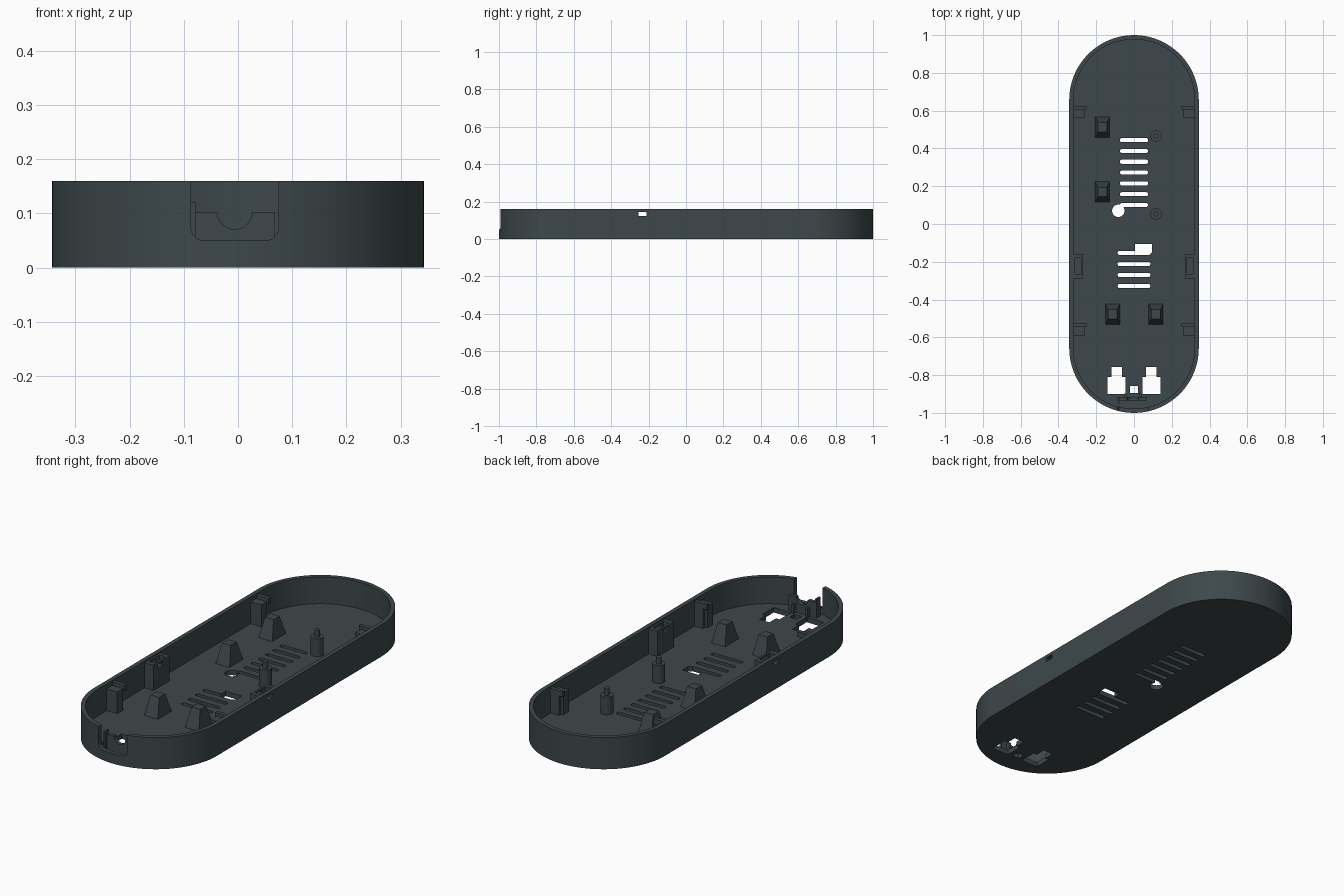
import bpy, bmesh, math

if "Cube" in bpy.data.objects:
    bpy.data.objects.remove(bpy.data.objects["Cube"])

R, H, WALL, FLOOR = 0.343, 0.16, 0.022, 0.025
mat = bpy.data.materials.new("dark slate plastic")
mat.diffuse_color = (0.047, 0.064, 0.070, 1)
mat.use_nodes = True
mat.node_tree.nodes["Principled BSDF"].inputs["Base Color"].default_value = mat.diffuse_color


def prism(name, pts, lo, hi, axis="z"):
    """Extrude a 2D outline along z, or along y when the outline is in x and z."""
    bm = bmesh.new()
    if axis == "z":
        a = [bm.verts.new((u, v, lo)) for u, v in pts]
        b = [bm.verts.new((u, v, hi)) for u, v in pts]
    else:
        a = [bm.verts.new((u, lo, v)) for u, v in pts]
        b = [bm.verts.new((u, hi, v)) for u, v in pts]
    bm.faces.new(a)
    bm.faces.new(b)
    n = len(pts)
    for i in range(n):
        j = (i + 1) % n
        bm.faces.new((a[i], a[j], b[j], b[i]))
    bmesh.ops.recalc_face_normals(bm, faces=bm.faces[:])
    me = bpy.data.meshes.new(name)
    bm.to_mesh(me)
    bm.free()
    me.materials.append(mat)
    ob = bpy.data.objects.new(name, me)
    bpy.context.collection.objects.link(ob)
    return ob


def rect(x0, x1, y0, y1):
    return [(x0, y0), (x1, y0), (x1, y1), (x0, y1)]


def box(name, x0, x1, y0, y1, z0, z1):
    return prism(name, rect(x0, x1, y0, y1), z0, z1)


def arc(cx, cy, r, a0, a1, n):
    return [(cx + r * math.cos(math.radians(a0 + (a1 - a0) * i / n)),
             cy + r * math.sin(math.radians(a0 + (a1 - a0) * i / n))) for i in range(n + 1)]


def circle(cx, cy, r, n=24):
    return arc(cx, cy, r, 0, 360, n)[:-1]


def stadium(r):
    c = 1 - R
    return arc(0, c, r, 0, 180, 40) + arc(0, -c, r, 180, 360, 40)


def cut(target, cutter):
    """Subtract a helper solid from a part and remove the helper."""
    cutter.hide_render = True
    m = target.modifiers.new("cut", "BOOLEAN")
    m.operation, m.solver, m.object = "DIFFERENCE", "EXACT", cutter
    bpy.context.view_layer.objects.active = target
    bpy.ops.object.modifier_apply(modifier=m.name)
    bpy.data.objects.remove(cutter)


def smooth(ob):
    bpy.ops.object.select_all(action="DESELECT")
    ob.select_set(True)
    bpy.context.view_layer.objects.active = ob
    bpy.ops.object.shade_smooth_by_angle(angle=math.radians(30))


# Tray shell
tray = prism("tray", stadium(R), 0, H)
cut(tray, prism("cavity", stadium(R - WALL), FLOOR, H + 0.1))

# Vent slots with round ends
def slot(half, y, r=0.011):
    pts = arc(half - r, y, r, -90, 90, 6) + arc(-half + r, y, r, 90, 270, 6)
    cut(tray, prism("slot", pts, -0.1, 0.05))

for i in range(7):
    slot(0.075, 0.444 - i * 0.0572)
for i in range(4):
    slot(0.087, -0.153 - i * 0.0583)

# Floor openings
cut(tray, prism("round_hole", circle(-0.083, 0.07, 0.033), -0.1, 0.05))
cut(tray, prism("switch_hole", [(0.005, -0.165), (0.08, -0.165), (0.095, -0.15),
                                (0.095, -0.105), (0.005, -0.105)], -0.1, 0.05))
for s in (-1, 1):
    k = [(-0.048, -0.90), (0.048, -0.90), (0.048, -0.81), (0.028, -0.81),
         (0.028, -0.757), (-0.028, -0.757), (-0.028, -0.81), (-0.048, -0.81)]
    cut(tray, prism("keyhole", [(x + s * 0.092, y) for x, y in k], -0.1, 0.05))
cut(tray, box("small_hole", -0.02, 0.02, -0.895, -0.857, -0.1, 0.05))

# Cable notch in the front wall, lower corners rounded
notch = ([(0.075, 0.3), (-0.087, 0.3)] + arc(-0.062, 0.075, 0.025, 180, 270, 6)
         + arc(0.05, 0.075, 0.025, 270, 360, 6))
cut(tray, prism("notch", notch, -1.1, -0.94, "y"))

# Side holes
def side_hole(target):
    cut(target, box("side_hole", -0.5, 0.5, -0.254, -0.211, 0.123, 0.144))

side_hole(tray)
smooth(tray)

# Cable saddle behind the notch, with a half-round seat and ribs
saddle = ([(-0.08, 0.01), (0.068, 0.01), (0.068, 0.103)]
          + arc(-0.006, 0.103, 0.032, 0, -180, 16) + [(-0.08, 0.103)])
smooth(prism("cable_saddle", saddle, -0.935, -0.917, "y"))
for x in (-0.045, 0.033):
    box("saddle_rib", x - 0.006, x + 0.006, -0.92, -0.897, 0.01, 0.07)
box("saddle_end", -0.087, -0.078, -0.95, -0.917, 0.01, 0.12)

# Screw posts with locating pins
for y in (0.466, 0.053):
    smooth(prism("post", circle(0.116, y, 0.03), 0.01, 0.115))
    smooth(prism("post_pin", circle(0.116, y, 0.013, 16), 0.11, 0.148))

# Tapered board supports
def support(x, y):
    ob = box("board_support", x - 0.04, x + 0.04, y - 0.058, y + 0.058, 0.015, 0.12)
    for v in ob.data.vertices:
        if v.co.z > 0.1:
            v.co.x = x + (v.co.x - x) * 0.6
            v.co.y = y + (v.co.y - y) * 0.42

for x, y in ((-0.167, 0.512), (-0.167, 0.17), (-0.113, -0.478), (0.116, -0.478)):
    support(x, y)

# Wall clips and latch blocks on both sides
for s in (-1, 1):
    def side_box(name, x0, x1, *rest):
        return box(name, min(s * x0, s * x1), max(s * x0, s * x1), *rest)

    for y in (0.56, -0.59):
        side_box("clip_body", 0.262, 0.33, y, y + 0.045, 0.015, 0.135)
        side_box("clip_web", 0.275, 0.33, y + 0.04, y + 0.062, 0.015, 0.135)
        side_box("clip_cap", 0.252, 0.33, y + 0.045, y + 0.065, 0.125, 0.152)

    block = side_box("latch_block", 0.27, 0.325, -0.288, -0.16, 0.015, 0.153)
    cut(block, side_box("latch_pocket", 0.281, 0.312, -0.266, -0.18, 0.11, 0.3))
    side_hole(block)
